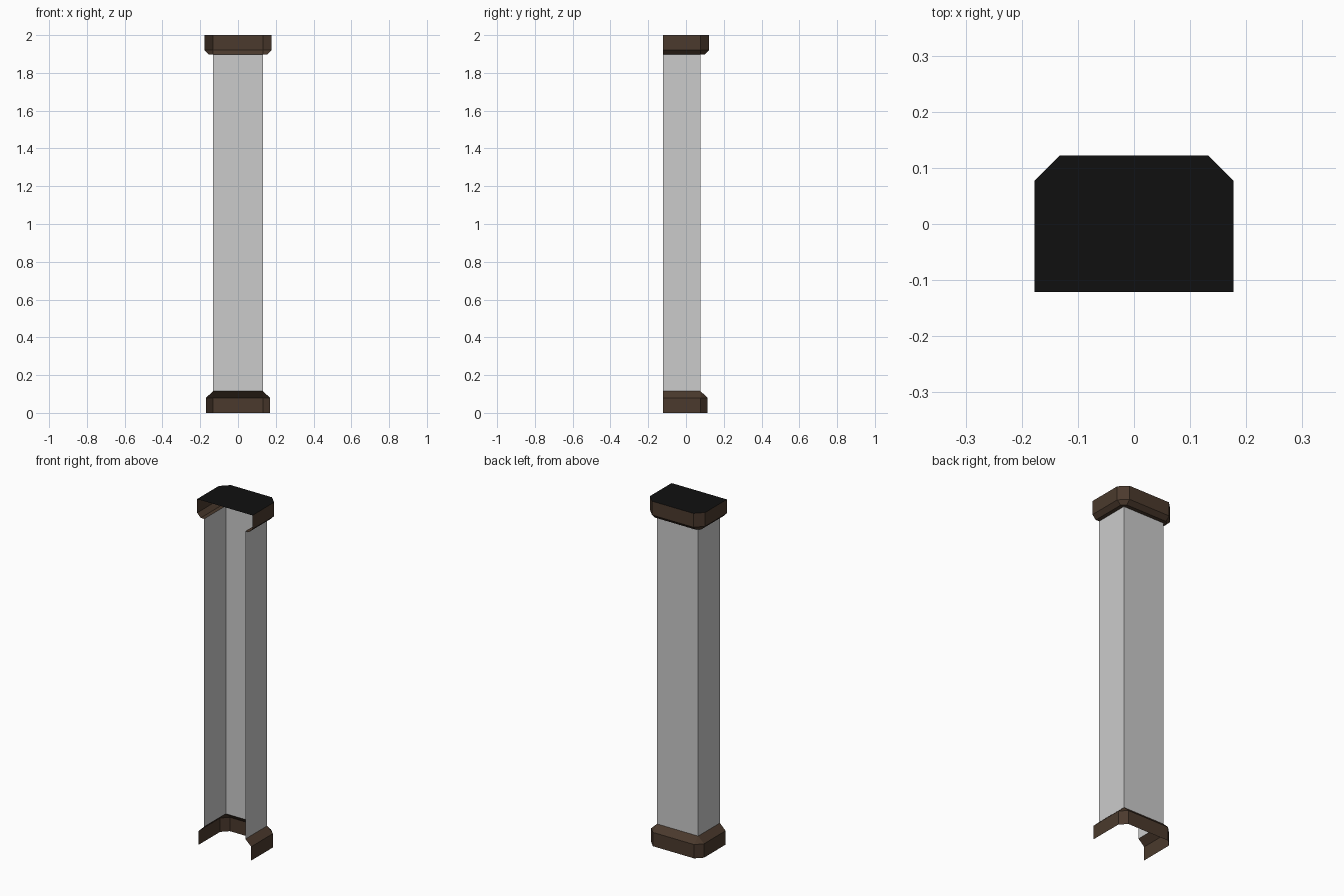
import bpy, bmesh

if "Cube" in bpy.data.objects:
    bpy.data.objects.remove(bpy.data.objects["Cube"])

HX, YB, YF = 0.132, 0.077, -0.121   # shaft half width, closed side, open side


def outline(d):
    """U-shaped path round the shaft, pushed out by d with cut corners."""
    right = [(HX + d, YF), (HX + d, YB), (HX, YB + d)]
    return right + [(-x, y) for x, y in reversed(right)]


def material(name, rgb):
    m = bpy.data.materials.new(name)
    m.diffuse_color = (*rgb, 1)
    m.use_nodes = True
    m.node_tree.nodes["Principled BSDF"].inputs["Base Color"].default_value = m.diffuse_color
    return m


def finish(name, bm, mat=None):
    bmesh.ops.remove_doubles(bm, verts=bm.verts, dist=1e-5)
    me = bpy.data.meshes.new(name)
    bm.to_mesh(me)
    bm.free()
    ob = bpy.data.objects.new(name, me)
    bpy.context.collection.objects.link(ob)
    if mat:
        me.materials.append(mat)
    return ob


def sweep(name, profile, mat=None):
    """Run a profile of (offset, height) points round the three closed sides."""
    bm = bmesh.new()
    rows = [[bm.verts.new((x, y, z)) for x, y in outline(d)] for d, z in profile]
    for lo, hi in zip(rows, rows[1:]):
        for i in range(len(lo) - 1):
            # leave out the corner strip where the outline has sharp corners
            quad = [lo[i], lo[i + 1], hi[i + 1], hi[i]]
            corners = []
            for v in quad:
                if all((v.co - c.co).length > 1e-5 for c in corners):
                    corners.append(v)
            if len(corners) > 2:
                bm.faces.new(corners)
    return finish(name, bm, mat)


brown = material("dark_brown", (0.07, 0.042, 0.026))
black = material("black", (0.005, 0.005, 0.005))

# Plain shaft, open at the front
sweep("shaft", [(0, 0.115), (0, 1.897)])

# Base and cap mouldings
sweep("base_moulding", [(0.037, 0), (0.037, 0.08), (0, 0.115)], brown)
sweep("cap_moulding", [(0, 1.897), (0.022, 1.897), (0.045, 1.92), (0.045, 2.0)], brown)

# Flat lid on the cap
bm = bmesh.new()
bm.faces.new([bm.verts.new((x, y, 2.0)) for x, y in outline(0.045)])
finish("cap_top", bm, black)
